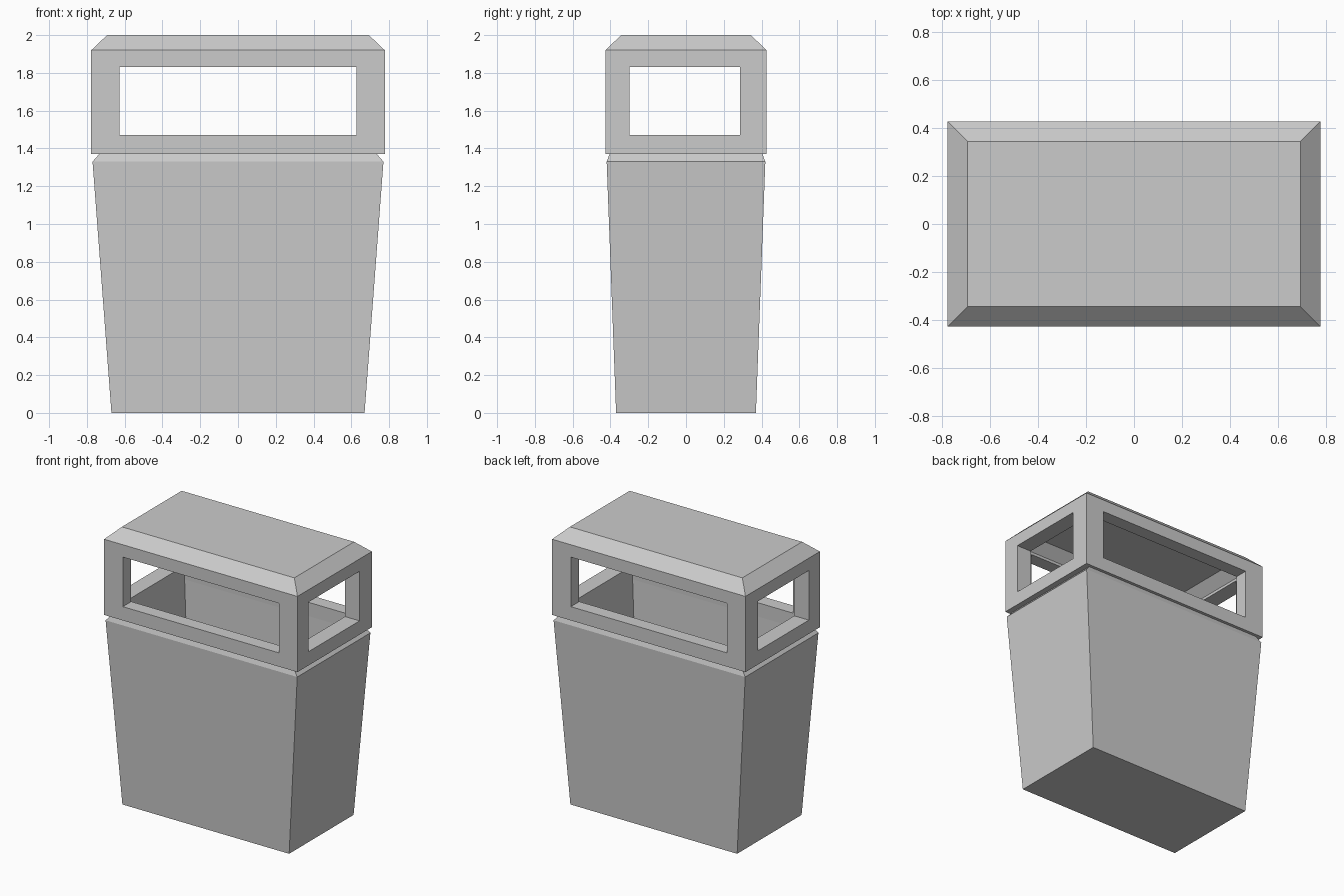
import bpy, bmesh

if "Cube" in bpy.data.objects:
    bpy.data.objects.remove(bpy.data.objects["Cube"])


def loft(name, rings):
    """Closed solid through rectangular rings (half_x, half_y, z)."""
    bm = bmesh.new()
    loops = [[bm.verts.new((sx * x, sy * y, z))
              for sx, sy in ((-1, -1), (1, -1), (1, 1), (-1, 1))]
             for x, y, z in rings]
    for a, b in zip(loops, loops[1:]):
        for i in range(4):
            j = (i + 1) % 4
            bm.faces.new((a[i], a[j], b[j], b[i]))
    bm.faces.new(loops[0])
    bm.faces.new(loops[-1])
    bmesh.ops.recalc_face_normals(bm, faces=bm.faces[:])
    mesh = bpy.data.meshes.new(name)
    bm.to_mesh(mesh)
    bm.free()
    obj = bpy.data.objects.new(name, mesh)
    bpy.context.collection.objects.link(obj)
    return obj


def cut_window(obj, half_x, half_y, y=0.0):
    """Cut a rectangular opening right through the hood."""
    cutter = loft("window_cutter", [(half_x, half_y, 1.47), (half_x, half_y, 1.83)])
    cutter.location.y = y
    cutter.hide_render = True
    mod = obj.modifiers.new("window", 'BOOLEAN')
    mod.operation = 'DIFFERENCE'
    mod.solver = 'EXACT'
    mod.object = cutter
    bpy.context.view_layer.objects.active = obj
    bpy.context.view_layer.update()
    bpy.ops.object.modifier_apply(modifier=mod.name)
    bpy.data.objects.remove(cutter)


# Tapered hollow bin with a chamfered rim
loft("bin_body", [
    (0.67, 0.37, 0.0), (0.77, 0.42, 1.33), (0.735, 0.405, 1.37),
    (0.66, 0.33, 1.37), (0.58, 0.28, 0.08)])

# Hollow hood: inner ceiling, inner walls, outer walls, chamfered roof
hood = loft("hood", [
    (0.59, 0.26, 1.92), (0.66, 0.33, 1.85), (0.66, 0.33, 1.37),
    (0.777, 0.427, 1.37), (0.777, 0.427, 1.92), (0.693, 0.343, 2.0)])

# Openings: front to back, then side to side
cut_window(hood, 0.627, 1.0)
cut_window(hood, 1.5, 0.293, -0.007)
